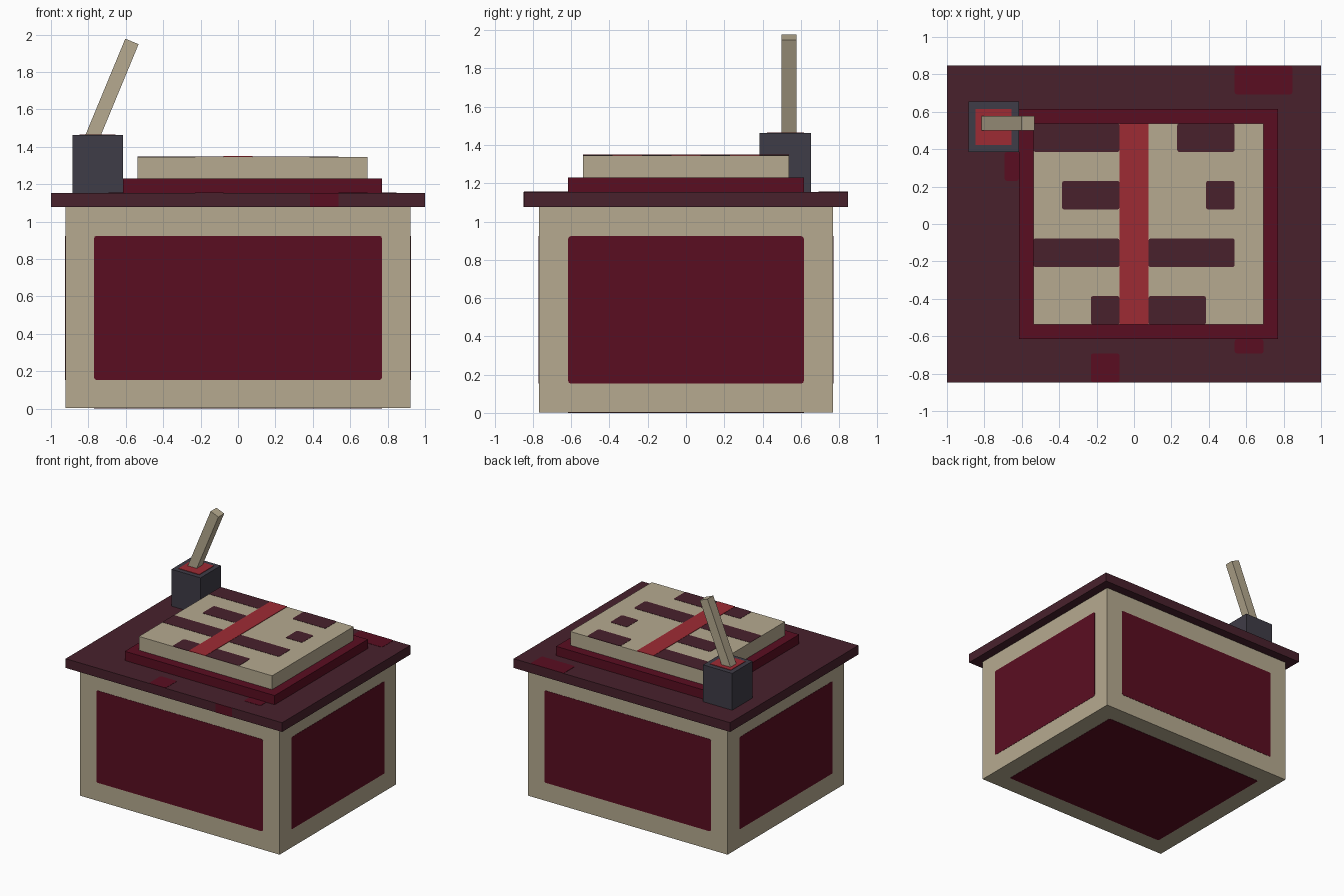
import bpy, bmesh, math
from mathutils import Vector, Matrix

if "Cube" in bpy.data.objects:
    bpy.data.objects.remove(bpy.data.objects["Cube"])

U = 1 / 13      # block unit that every part is laid out on
T = 0.002       # how far painted plates stand proud


def material(name, hex_code):
    rgb = [int(hex_code[i:i + 2], 16) / 255 for i in (0, 2, 4)]
    lin = [c / 12.92 if c < 0.04 else ((c + 0.055) / 1.055) ** 2.4 for c in rgb]
    m = bpy.data.materials.new(name)
    m.use_nodes = True
    m.diffuse_color = (*lin, 1)
    bsdf = next(n for n in m.node_tree.nodes if n.type == "BSDF_PRINCIPLED")
    bsdf.inputs["Base Color"].default_value = (*lin, 1)
    bsdf.inputs["Roughness"].default_value = 0.9
    return m


TAN = material("parchment tan", "B6AA90")
WINE = material("deep wine", "5A0D21")
PLUM = material("dark plum", "48212C")
RED = material("ribbon red", "9E2B34")
SLATE = material("slate grey", "3F3C47")


def box(name, lo, hi, mat, round_axis=None):
    """Box between two corners; round_axis softens the edges along that axis."""
    lo, hi = Vector(lo), Vector(hi)
    bm = bmesh.new()
    bmesh.ops.create_cube(bm, size=1)
    bmesh.ops.scale(bm, vec=hi - lo, verts=bm.verts)
    if round_axis is not None:
        edges = [e for e in bm.edges
                 if abs((e.verts[0].co - e.verts[1].co).normalized()[round_axis]) > 0.9]
        bmesh.ops.bevel(bm, geom=edges, offset=0.012, segments=2, profile=0.5, affect="EDGES")
    mesh = bpy.data.meshes.new(name)
    bm.to_mesh(mesh)
    bm.free()
    mesh.materials.append(mat)
    ob = bpy.data.objects.new(name, mesh)
    ob.location = (lo + hi) / 2
    bpy.context.collection.objects.link(ob)
    return ob


def block(name, x0, x1, y0, y1, z0, z1, mat):
    return box(name, (x0 * U, y0 * U, z0 * U), (x1 * U, y1 * U, z1 * U), mat)


def top_plates(name, rects, z, mat):
    """Thin painted plates lying on a horizontal surface."""
    for i, (x0, x1, y0, y1) in enumerate(rects):
        box(f"{name}_{i + 1}", (x0 * U, y0 * U, z * U - T), (x1 * U, y1 * U, z * U + T), mat, 2)


# Cabinet with recessed-looking panels on the four sides and the bottom
box("cabinet_body", (-12 * U, -10 * U, T), (12 * U, 10 * U, 14 * U), TAN)
for side, s in (("front", -1), ("back", 1)):
    y = s * 10 * U
    box(side + "_panel", (-10 * U, y - T, 2 * U), (10 * U, y + T, 12 * U), WINE, 1)
for side, s in (("right", -1), ("left", 1)):
    x = s * 12 * U
    box(side + "_panel", (x - T, -8 * U, 2 * U), (x + T, 8 * U, 12 * U), WINE, 0)
box("bottom_panel", (-10 * U, -8 * U, 0), (10 * U, 8 * U, 2 * T), WINE, 2)

# Desk top with worn patches
block("desk_top", -13, 13, -11, 11, 14, 15, PLUM)
top_plates("desk_patch", [(7, 11, 9, 11), (-3, -1, -11, -9),
                          (7, 9, -9, -8), (-9, -8, 3, 5)], 15, WINE)
box("edge_patch", (5 * U, -11 * U - T, 14 * U), (7 * U, -11 * U + T, 15 * U), WINE)

# Open book: cover, pages, written lines and ribbon
block("book_cover", -8, 10, -8, 8, 15, 16, WINE)
block("book_pages", -7, 9, -7, 7, 16, 17.5, TAN)
top_plates("text_line", [(-7, -1, 5, 7), (3, 7, 5, 7), (-5, -1, 1, 3), (5, 7, 1, 3),
                         (-7, -1, -3, -1), (1, 7, -3, -1),
                         (-3, -1, -7, -5), (1, 5, -7, -5)], 17.5, PLUM)
box("ribbon", (-U, -7 * U, 17.5 * U - T), (U, 7 * U, 17.5 * U + 2 * T), RED)

# Inkwell with ink
block("inkwell", -11.5, -8, 5, 8.5, 15, 19, SLATE)
box("ink", (-11 * U, 5.5 * U, 19 * U - T), (-8.5 * U, 8 * U, 19 * U + 2 * T), RED)

# Slanted quill, its foot sunk into the inkwell
length = 8 * U
quill = box("quill", (-U / 2, -U / 2, -length), (U / 2, U / 2, 0), TAN)
quill.data.transform(Matrix.Translation((0, 0, -length / 2)))
quill.location = (-0.567, 7 * U, 1.963)
quill.rotation_euler = (0, math.radians(22.5), 0)
